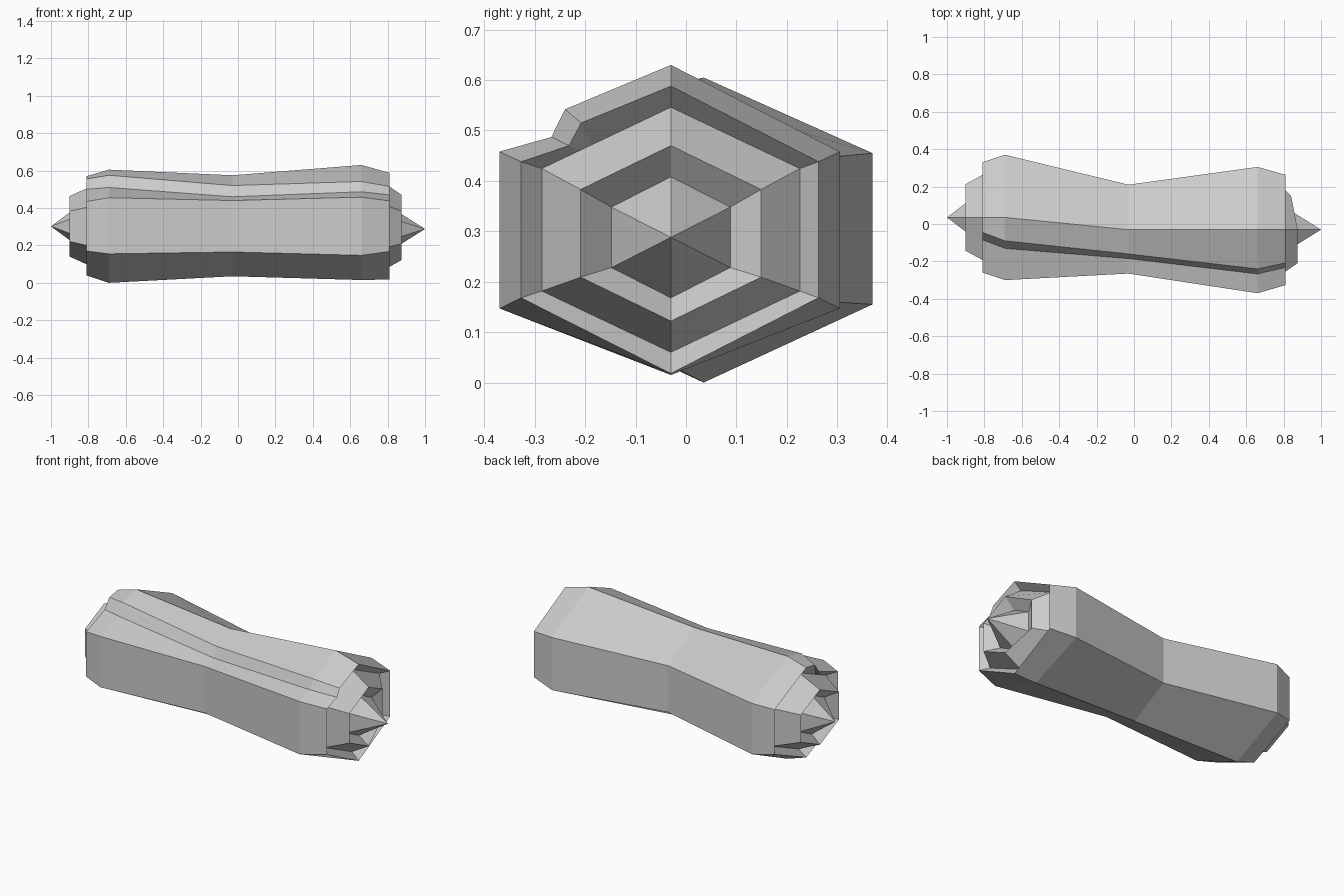
import bpy, bmesh

if "Cube" in bpy.data.objects:
    bpy.data.objects.remove(bpy.data.objects["Cube"])


def section(x, cy, front, back, top, bottom, side_hi, side_lo, notch=None, back_x=None):
    """Six-sided cross-section with two extra points for the front-top notch."""
    t, s = (cy, top), (front, side_hi)
    if notch is None:
        notch = [(t[0] + (s[0] - t[0]) * k, t[1] + (s[1] - t[1]) * k) for k in (0.62, 0.7)]
    bx = x if back_x is None else back_x
    pts = [(x, *t)] + [(x, *p) for p in notch]
    pts += [(x, *s), (x, front, side_lo), (x, cy, bottom),
            (bx, back, side_lo), (bx, back, side_hi)]
    return pts


def hexagon(x, cy, cz, w, h, back_x=None):
    return section(x, cy, cy - w, cy + w, cz + h, cz - h, cz + h / 2, cz - h / 2,
                   back_x=back_x)


# Sections from the left end to the right end
sections = [
    hexagon(-0.845, 0.035, 0.302, 0.118, 0.115),
    hexagon(-0.90, 0.035, 0.302, 0.178, 0.162),
    hexagon(-0.76, 0.035, 0.302, 0.255, 0.225),
    section(-0.81, 0.035, -0.26, 0.33, 0.57, 0.04, 0.435, 0.17,
            [(-0.045, 0.556), (-0.085, 0.50)]),
    section(-0.69, 0.035, -0.30, 0.37, 0.605, 0.0, 0.455, 0.155,
            [(-0.09, 0.575), (-0.13, 0.51)]),
    section(-0.03, -0.03, -0.265, 0.21, 0.575, 0.035, 0.44, 0.165,
            [(-0.16, 0.52), (-0.185, 0.46)]),
    section(0.66, -0.03, -0.37, 0.305, 0.63, 0.015, 0.458, 0.147,
            [(-0.24, 0.542), (-0.267, 0.487)]),
    section(0.81, -0.03, -0.327, 0.263, 0.588, 0.018, 0.438, 0.168,
            [(-0.208, 0.515), (-0.232, 0.47)]),
    hexagon(0.765, -0.03, 0.303, 0.256, 0.243),
    hexagon(0.875, -0.03, 0.296, 0.179, 0.174, back_x=0.84),
    hexagon(0.81, -0.03, 0.288, 0.118, 0.12),
]

# Faceted body with recessed, ringed ends and pointed tips
bm = bmesh.new()
rings = [[bm.verts.new(p) for p in s] for s in sections]
n = len(rings[0])
for a, b in zip(rings, rings[1:]):
    for i in range(n):
        j = (i + 1) % n
        bm.faces.new((a[i], a[j], b[j], b[i]))
for ring, tip in ((rings[0], (-1, 0.035, 0.302)), (rings[-1], (1, -0.03, 0.288))):
    v = bm.verts.new(tip)
    for i in range(n):
        bm.faces.new((ring[i], ring[(i + 1) % n], v))
bmesh.ops.recalc_face_normals(bm, faces=bm.faces)
mesh = bpy.data.meshes.new("log_body")
bm.to_mesh(mesh)
bm.free()
bpy.context.collection.objects.link(bpy.data.objects.new("log_body", mesh))
